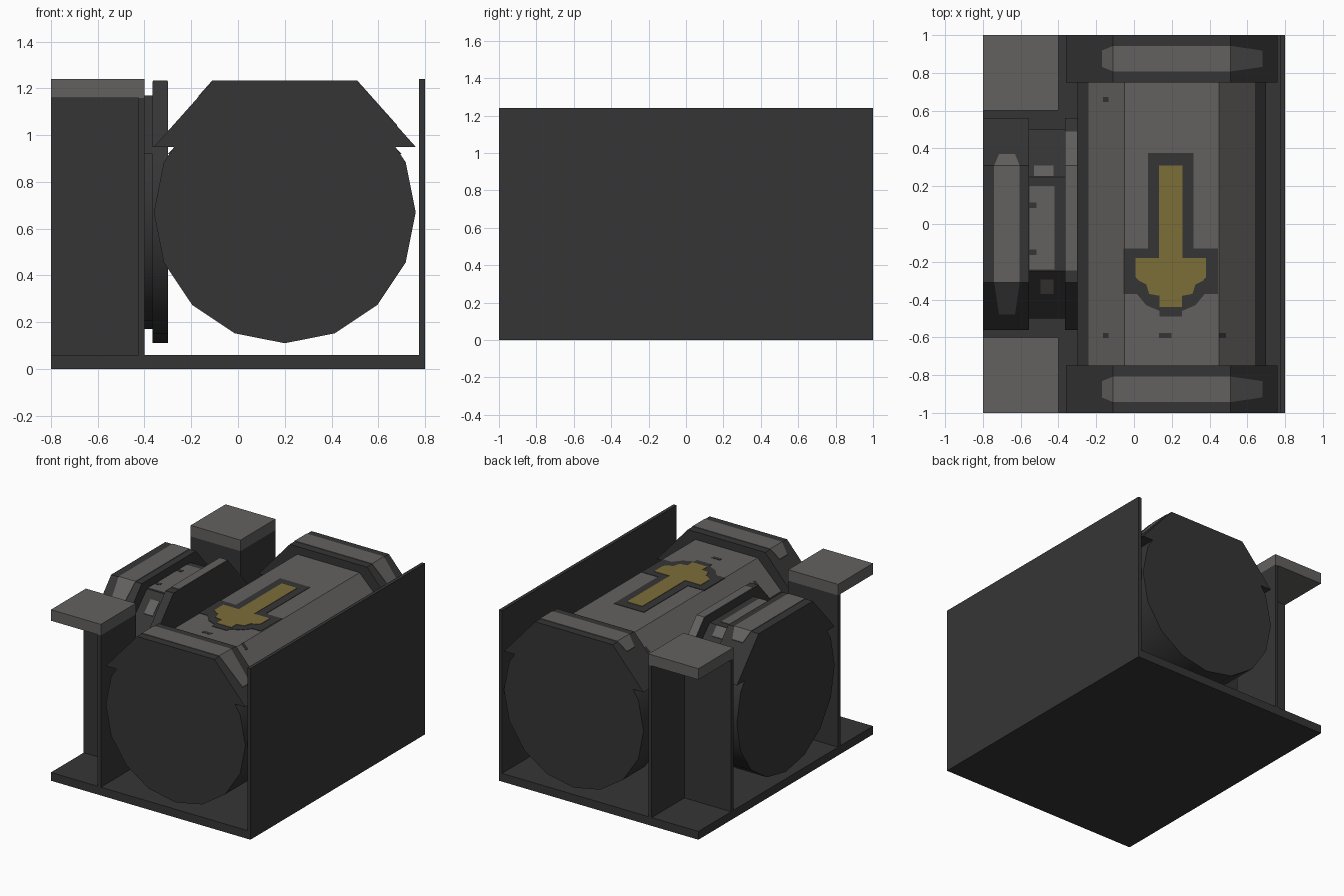
import bpy, bmesh, math

if "Cube" in bpy.data.objects:
    bpy.data.objects.remove(bpy.data.objects["Cube"])


def material(name, rgb):
    m = bpy.data.materials.new(name)
    m.diffuse_color = (*rgb, 1)
    m.use_nodes = True
    m.node_tree.nodes["Principled BSDF"].inputs["Base Color"].default_value = m.diffuse_color
    return m


DARK = material("dark_grey", (0.036, 0.036, 0.036))
LIGHT = material("light_grey", (0.125, 0.121, 0.117))
YELLOW = material("dull_yellow", (0.20, 0.155, 0.040))
ZC = 0.67  # height of both drum axes


def make(name, verts, faces, mat):
    me = bpy.data.meshes.new(name)
    me.from_pydata(verts, [], faces)
    bm = bmesh.new()
    bm.from_mesh(me)
    bmesh.ops.recalc_face_normals(bm, faces=bm.faces)
    bm.to_mesh(me)
    bm.free()
    me.materials.append(mat)
    ob = bpy.data.objects.new(name, me)
    bpy.context.collection.objects.link(ob)
    return ob


def prism(name, a, b, mat):
    """Join two matching outlines into a closed solid."""
    n = len(a)
    faces = [tuple(range(n)), tuple(range(n, 2 * n))]
    faces += [(i, (i + 1) % n, n + (i + 1) % n, n + i) for i in range(n)]
    return make(name, a + b, faces, mat)


def box(name, x0, x1, y0, y1, z0, z1, mat):
    pts = [(x0, y0), (x1, y0), (x1, y1), (x0, y1)]
    return prism(name, [(x, y, z0) for x, y in pts], [(x, y, z1) for x, y in pts], mat)


# Drum space: u across, v along the axis, z up
def big(u, v, z):
    return (0.2 + u, v, z)


def side(u, v, z):
    return (v, -u, z)


def drum(name, place, r, v0, v1):
    """16-sided drum with an overhanging chamfered hood on its upper half."""
    c = [(r * math.sin(math.radians(a)), -r * math.cos(math.radians(a)))
         for a in [22.5 * i for i in range(6)]]
    p, q = c[5], (r * math.sin(math.pi * 0.75), r * math.cos(math.pi * 0.25))
    t = (r / 2 - p[1]) / (q[1] - p[1])
    half = c + [(p[0] + t * (q[0] - p[0]), r / 2), (r, r / 2), (r - 0.25, r)]
    prof = half + [(-u, z) for u, z in reversed(half[1:])]
    ob = prism(name, [place(u, v0, ZC + z) for u, z in prof],
               [place(u, v1, ZC + z) for u, z in prof], DARK)
    bpy.ops.object.select_all(action='DESELECT')
    ob.select_set(True)
    bpy.context.view_layer.objects.active = ob
    bpy.ops.object.shade_smooth_by_angle(angle=math.radians(30))
    return ob


def strip(name, place, r, u0, u1, v0, v1, mat, lift=0.004, taper=0.0):
    """Thin painted plate that follows the hood from u0 to u1."""
    flat = r - 0.25
    us = [u0] + [u for u in (-flat, flat) if u0 < u < u1] + [u1]
    rows = []
    for i, u in enumerate(us):
        z = ZC + r - max(0, abs(u) - flat) * (r / 2) / 0.25
        t = taper if i in (0, len(us) - 1) else 0
        rows.append((u, v0 + t, v1 - t, z))
    top = [place(u, a, z + lift) for u, a, b, z in rows]
    top += [place(u, b, z + lift) for u, a, b, z in reversed(rows)]
    low = [(x, y, z - lift - 0.002) for x, y, z in top]
    n, m = len(us), len(top)
    faces = []
    for i in range(n - 1):
        q = (i, i + 1, m - 2 - i, m - 1 - i)
        faces += [q, tuple(k + m for k in q)]
    faces += [(i, (i + 1) % m, m + (i + 1) % m, m + i) for i in range(m)]
    return make(name, top + low, faces, mat)


# Tray: floor and tall right wall
box("floor_plate", -0.8, 0.8, -1, 1, 0, 0.06, DARK)
box("right_wall", 0.775, 0.8, -1, 1, 0.06, 1.24, DARK)

# Angle posts with caps at the two left corners
for s, tag in ((-1, "front"), (1, "back")):
    ys = lambda a, b: sorted((s * a, s * b))
    box(tag + "_post_long_side", -0.425, -0.4, *ys(0.6, 1), 0.06, 1.16, DARK)
    box(tag + "_post_cross_side", -0.8, -0.425, *ys(0.6, 0.625), 0.06, 1.16, DARK)
    box(tag + "_post_cap", -0.8, -0.4, *ys(0.6, 1), 1.16, 1.24, LIGHT)

# Main drum lying front to back
drum("main_body", big, 0.5, -0.75, 0.75)
strip("main_body_panel", big, 0.5, -0.44, 0.44, -0.75, 0.75, LIGHT)
for v0, v1, tag in ((-1, -0.75, "front"), (0.75, 1, "back")):
    drum(tag + "_main_rim", big, 0.56, v0, v1)
    mid = (v0 + v1) / 2
    strip(tag + "_main_rim_stripe", big, 0.56, -0.37, 0.48, mid - 0.068, mid + 0.068, LIGHT, taper=0.025)
for u, v, w in ((-0.35, 0.66, 0.015), (-0.35, -0.59, 0.015), (0.268, -0.59, 0.018), (-0.035, -0.59, 0.033)):
    strip("rivet_mark", big, 0.5, u - w, u + w, v - 0.013, v + 0.013, DARK, 0.006)

# Stepped arrow on top of the main drum, dark edge then yellow face
for name, mat, z, half in (
        ("arrow_edge", DARK, 1.177,
         [(0.06, -0.49), (0.06, -0.46), (0.13, -0.43), (0.18, -0.37), (0.249, -0.37),
          (0.249, -0.13), (0.12, -0.13), (0.12, 0.375)]),
        ("arrow_face", YELLOW, 1.18,
         [(0.06, -0.44), (0.06, -0.38), (0.115, -0.37), (0.13, -0.32), (0.17, -0.30),
          (0.187, -0.28), (0.187, -0.18), (0.062, -0.18), (0.062, 0.31)])):
    out = half + [(-x, y) for x, y in reversed(half)]
    prism(name, [(0.195 + x, y, z - 0.005) for x, y in out],
          [(0.195 + x, y, z) for x, y in out], mat)

# Side drum lying across the left side
drum("side_body", side, 0.5, -0.555, -0.365)
drum("side_outer_rim", side, 0.56, -0.8, -0.555)
drum("side_inner_rim", side, 0.56, -0.365, -0.3)
strip("side_outer_stripe", side, 0.56, -0.37, 0.48, -0.74, -0.605, LIGHT, taper=0.025)
strip("side_inner_stripe", side, 0.56, -0.49, 0.245, -0.364, -0.301, LIGHT)
strip("side_body_panel", side, 0.5, -0.2, 0.24, -0.554, -0.42, LIGHT)
strip("side_body_patch", side, 0.5, -0.31, -0.255, -0.53, -0.425, LIGHT)
strip("side_body_spot", side, 0.5, 0.295, 0.37, -0.495, -0.425, LIGHT)
for u in (-0.1, 0.15):
    strip("side_rivet_mark", side, 0.5, u - 0.015, u + 0.015, -0.553, -0.515, DARK, 0.006)
